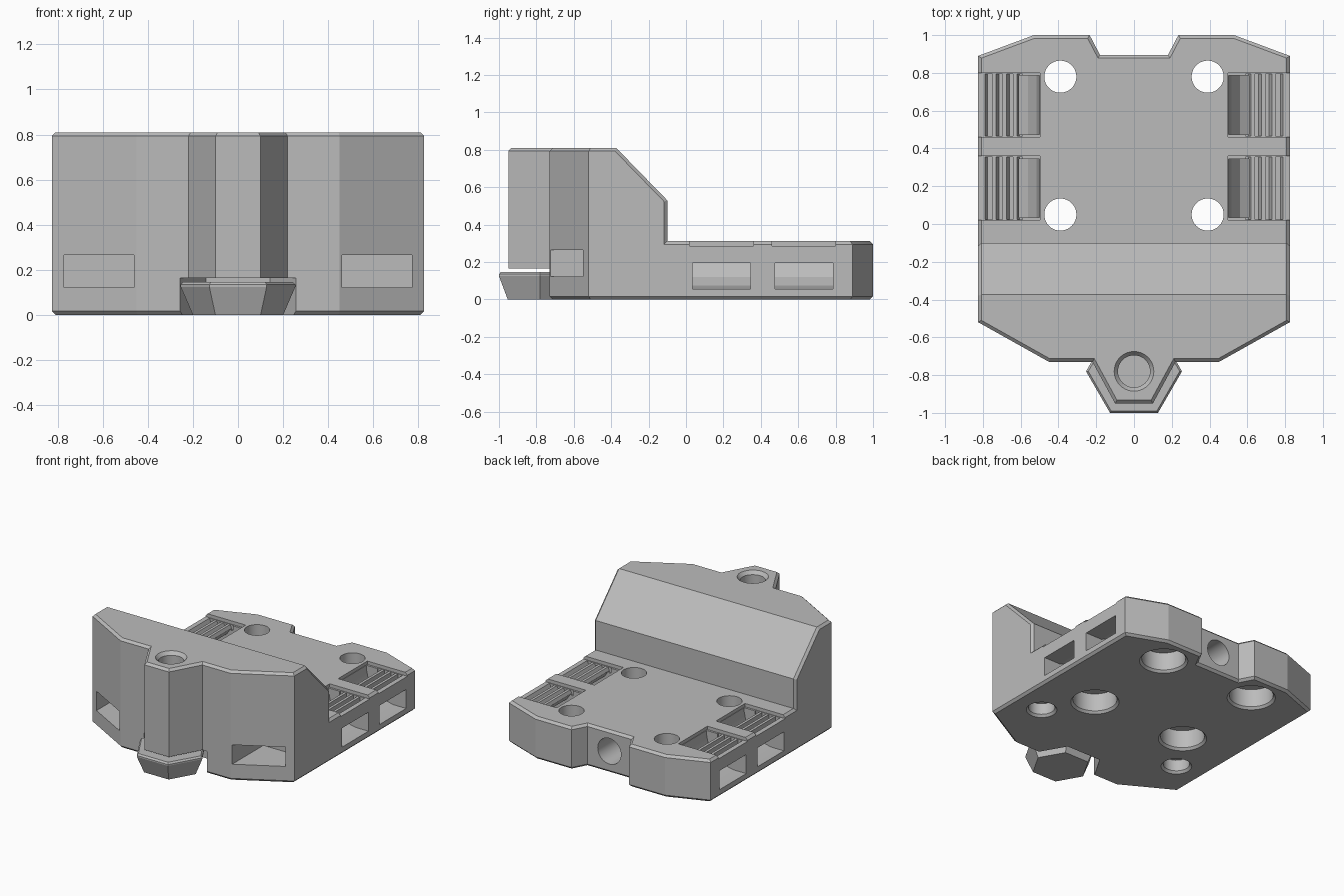
import bpy, bmesh, math
from mathutils import Vector

cube = bpy.data.objects.get("Cube")
if cube:
    bpy.data.objects.remove(cube, do_unlink=True)

grey = bpy.data.materials.new("light_grey_plastic")
grey.use_nodes = True
COLOUR = (0.5, 0.5, 0.5, 1)
grey.diffuse_color = COLOUR
grey.node_tree.nodes["Principled BSDF"].inputs["Base Color"].default_value = COLOUR

DECK, TOP, CHAMFER = 0.312, 0.81, 0.017
KNOB_Y = -0.78


def to_object(name, bm):
    bmesh.ops.recalc_face_normals(bm, faces=bm.faces)
    mesh = bpy.data.meshes.new(name)
    bm.to_mesh(mesh)
    bm.free()
    obj = bpy.data.objects.new(name, mesh)
    bpy.context.collection.objects.link(obj)
    mesh.materials.append(grey)
    return obj


def prism(name, pts, axis, lo, hi):
    """Extrude a closed 2D profile along one axis."""
    place = {"x": lambda a, b, h: (h, a, b),
             "y": lambda a, b, h: (a, h, b),
             "z": lambda a, b, h: (a, b, h)}[axis]
    bm = bmesh.new()
    face = bm.faces.new([bm.verts.new(place(a, b, lo)) for a, b in pts])
    ext = bmesh.ops.extrude_face_region(bm, geom=[face])["geom"]
    move = Vector(place(0, 0, hi - lo))
    bmesh.ops.translate(bm, vec=move, verts=[v for v in ext if isinstance(v, bmesh.types.BMVert)])
    return to_object(name, bm)


def ring(n, radius, cx, cy):
    return [(cx + radius * math.cos(math.tau * i / n), cy + radius * math.sin(math.tau * i / n))
            for i in range(n)]


def rect(a0, a1, b0, b1):
    return [(a0, b0), (a1, b0), (a1, b1), (a0, b1)]


def lathe(name, n, cx, cy, rings):
    """Stack of rings (radius, z), capped at both ends."""
    bm = bmesh.new()
    loops = [[bm.verts.new((x, y, z)) for x, y in ring(n, r, cx, cy)] for r, z in rings]
    for low, high in zip(loops, loops[1:]):
        for i in range(n):
            j = (i + 1) % n
            bm.faces.new((low[i], low[j], high[j], high[i]))
    bm.faces.new(loops[0])
    bm.faces.new(loops[-1])
    return to_object(name, bm)


def cut(target, cutter):
    cutter.hide_render = True
    mod = target.modifiers.new("cut", "BOOLEAN")
    mod.operation, mod.solver, mod.object = "DIFFERENCE", "EXACT", cutter
    bpy.context.view_layer.objects.active = target
    bpy.ops.object.modifier_apply(modifier=mod.name)
    bpy.data.objects.remove(cutter, do_unlink=True)


# Body outline, mirrored, then the sloped step above the deck
half = [(0.10, -0.95), (0.22, -0.73), (0.45, -0.73), (0.825, -0.52),
        (0.825, 0.89), (0.53, 1.0), (0.235, 1.0), (0.18, 0.895)]
outline = half + [(-x, y) for x, y in reversed(half)]
body = prism("body", outline, "z", 0, TOP)
step = [(-0.47, 0.91), (-0.10, 0.53), (-0.10, DECK), (1.2, DECK), (1.2, 0.91)]
cut(body, prism("step_cutter", step, "x", -1, 1))

# Chamfer the rim where walls meet the top, deck, slope and underside
bm = bmesh.new()
bm.from_mesh(body.data)
bmesh.ops.dissolve_limit(bm, angle_limit=0.01, verts=bm.verts, edges=bm.edges)


def is_cap(face):
    return abs(face.normal.z) > 0.5 or (face.normal.y > 0.9 and face.calc_center_median().y < 0)


rim = [e for e in bm.edges if len(e.link_faces) == 2
       and is_cap(e.link_faces[0]) != is_cap(e.link_faces[1])]
bmesh.ops.bevel(bm, geom=rim, offset=CHAMFER, segments=1, affect="EDGES", clamp_overlap=True)
bm.to_mesh(body.data)
bm.free()

# Pocket around the knob and the bore above it
cut(body, lathe("knob_pocket", 6, 0, KNOB_Y, [(0.285, -0.1), (0.285, 0.165)]))
cut(body, lathe("bore", 40, 0, KNOB_Y,
                [(0.085, 0.3), (0.085, TOP - 0.025), (0.105, TOP), (0.105, TOP + 0.1)]))

# Round socket in the rear notch
cut(body, prism("rear_socket", ring(40, 0.095, 0, 0.16), "y", 0.5, 1.1))

# Curved strap channel running from the side wall up to the deck
channel = [(0.9, 0.055), (0.72, 0.055), (0.63, 0.075), (0.56, 0.12), (0.515, 0.19),
           (0.5, 0.26), (0.5, 0.4), (0.6, 0.4), (0.61, 0.26), (0.64, 0.215),
           (0.69, 0.195), (0.9, 0.195)]
# Ribbed floor beside the channel
ribs = [(0.59, 0.4), (0.59, 0.25)]
for x in (0.64, 0.695, 0.75):
    ribs += [(x - 0.035, 0.25), (x - 0.02, 0.285), (x, 0.285), (x, 0.25)]
ribs += [(0.775, 0.25), (0.79, 0.288), (0.9, 0.288), (0.9, 0.4)]

for s in (-1, 1):
    for y in (0.19, 0.63):
        cut(body, prism("channel_cutter", [(s * x, z) for x, z in channel], "y", y - 0.155, y + 0.155))
        cut(body, prism("rib_cutter", [(s * x, z) for x, z in ribs], "y", y - 0.165, y + 0.165))
        cut(body, prism("recess_cutter", rect(s * 0.497, s * 0.9, y - 0.17, y + 0.17), "z", 0.287, 0.5))
    # Stepped screw holes
    for y in (0.05, 0.78):
        cut(body, lathe("screw_hole", 40, s * 0.39, y,
                        [(0.165, -0.1), (0.165, 0), (0.15, 0.017), (0.15, 0.15), (0.085, 0.151), (0.085, 0.5)]))
    # Small blind holes underneath
    cut(body, lathe("blind_hole", 40, s * 0.6, -0.265,
                    [(0.105, -0.1), (0.105, 0), (0.09, 0.017), (0.09, 0.1)]))
    # Front windows
    cut(body, prism("window_cutter", rect(s * 0.46, s * 0.772, 0.122, 0.265), "y", -0.9, -0.36))

# Loose six-sided tapered knob
knob = lathe("knob", 6, 0, KNOB_Y, [(0.2, 0), (0.254, 0.125), (0.254, 0.135), (0.242, 0.147)])

for obj in (body, knob):
    bpy.ops.object.select_all(action="DESELECT")
    obj.select_set(True)
    bpy.context.view_layer.objects.active = obj
    bpy.ops.object.shade_smooth_by_angle(angle=math.radians(20))
